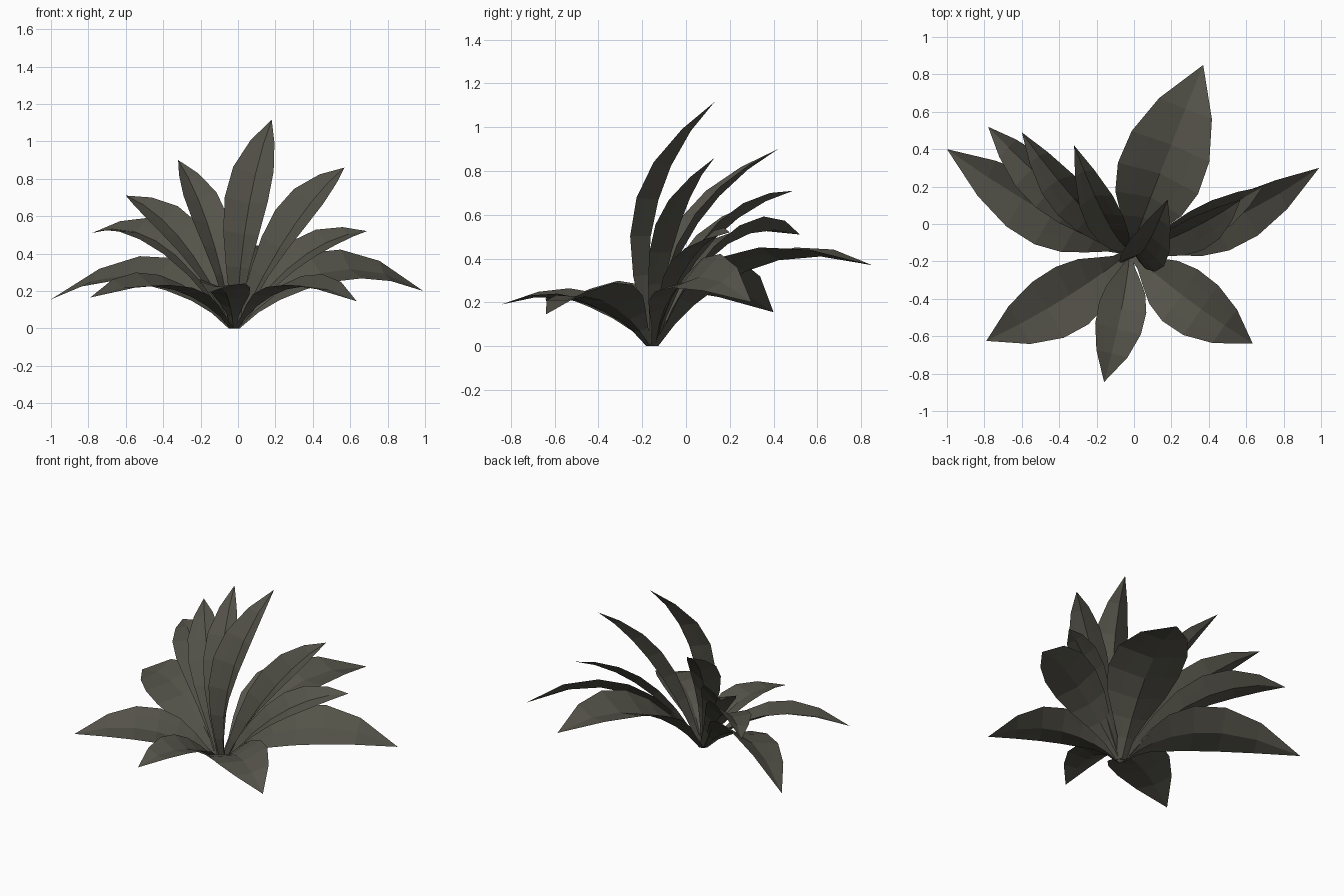
import bpy
from mathutils import Vector

if "Cube" in bpy.data.objects:
    bpy.data.objects.remove(bpy.data.objects["Cube"])

mat = bpy.data.materials.new("dark olive leaf")
mat.diffuse_color = (0.09, 0.087, 0.068, 1)
mat.use_nodes = True
mat.node_tree.nodes["Principled BSDF"].inputs["Base Color"].default_value = mat.diffuse_color

ROOT = Vector((-0.02, -0.15, 0.0))
# half-width along the leaf: (position, fraction of the widest)
BROAD = [(0, .14), (.1, .24), (.2, .5), (.32, .82), (.46, 1), (.62, .97), (.8, .66), (1, 0)]
SLIM = [(0, .2), (.12, .32), (.25, .55), (.4, .83), (.55, 1), (.7, .94), (.86, .55), (1, 0)]


def leaf(name, mid, tip, half, face, cup, profile):
    """Curved, trough-shaped blade from the root through mid to tip."""
    mid, tip, face = Vector(mid), Vector(tip), Vector(face)
    out = Vector((tip.x - ROOT.x, tip.y - ROOT.y, 0)).normalized()
    base = ROOT + out * 0.02
    ctrl = 2 * mid - (base + tip) / 2
    verts, faces = [], []
    for t, w in profile[:-1]:
        p = base * (1 - t) ** 2 + ctrl * 2 * t * (1 - t) + tip * t * t
        tan = ((ctrl - base) * (1 - t) + (tip - ctrl) * t).normalized()
        side = tan.cross(face).normalized()
        up = side.cross(tan).normalized()
        fold = cup * (1.5 - t)          # folded at the stalk, flatter at the tip
        for s in (-1, -.55, 0, .55, 1):
            h = half * w
            verts.append(p + side * s * h + up * h * fold * (abs(s) - .35))
    n = len(profile) - 1
    for i in range(n - 1):
        for j in range(4):
            a = i * 5 + j
            faces.append((a, a + 1, a + 6, a + 5))
    verts.append(tip)
    for j in range(4):
        a = (n - 1) * 5 + j
        faces.append((a, a + 1, n * 5))
    for v in verts:
        v.z = max(v.z, 0.0)
    me = bpy.data.meshes.new(name)
    me.from_pydata(verts, [], faces)
    me.materials.append(mat)
    ob = bpy.data.objects.new(name, me)
    bpy.context.collection.objects.link(ob)


# spreading lower leaves: name, mid, tip, half width, facing, cup
LOW = [
    ("left", (-.48, .06, .29), (-1.0, .40, .155), .175, (0, -.5, 1), .25),
    ("right", (.48, 0, .315), (.99, .30, .20), .15, (0, -.7, 1), .25),
    ("front_left", (-.37, -.40, .23), (-.79, -.625, .165), .18, (-.05, -.25, 1), .25),
    ("front_right", (.28, -.40, .23), (.635, -.64, .145), .17, (.05, -.25, 1), .25),
    ("front", (-.07, -.48, .215), (-.16, -.845, .19), .13, (.1, 0, 1), .3),
    ("back", (.15, .30, .38), (.37, .85, .37), .23, (0, 0, 1), .3),
]
for name, *args in LOW:
    leaf("low_leaf_" + name, *args, BROAD)

# upright fan, facing forward, more tightly folded
FAN = [
    ("far_left", (-.40, .15, .46), (-.78, .52, .51), .125, (.1, -.6, 1), .45),
    ("left", (-.29, .09, .475), (-.60, .49, .71), .11, (.2, -.8, .7), .55),
    ("mid_left", (-.145, .01, .53), (-.32, .42, .90), .10, (.3, -1, .5), .6),
    ("top", (.045, -.165, .62), (.18, .13, 1.115), .12, (-.25, -1, .2), .65),
    ("mid_right", (.27, -.06, .53), (.57, .13, .86), .11, (-.5, -1, .4), .65),
    ("right", (.33, .0, .385), (.69, .20, .52), .10, (-.1, -.7, 1), .45),
]
for name, *args in FAN:
    leaf("fan_leaf_" + name, *args, SLIM)
